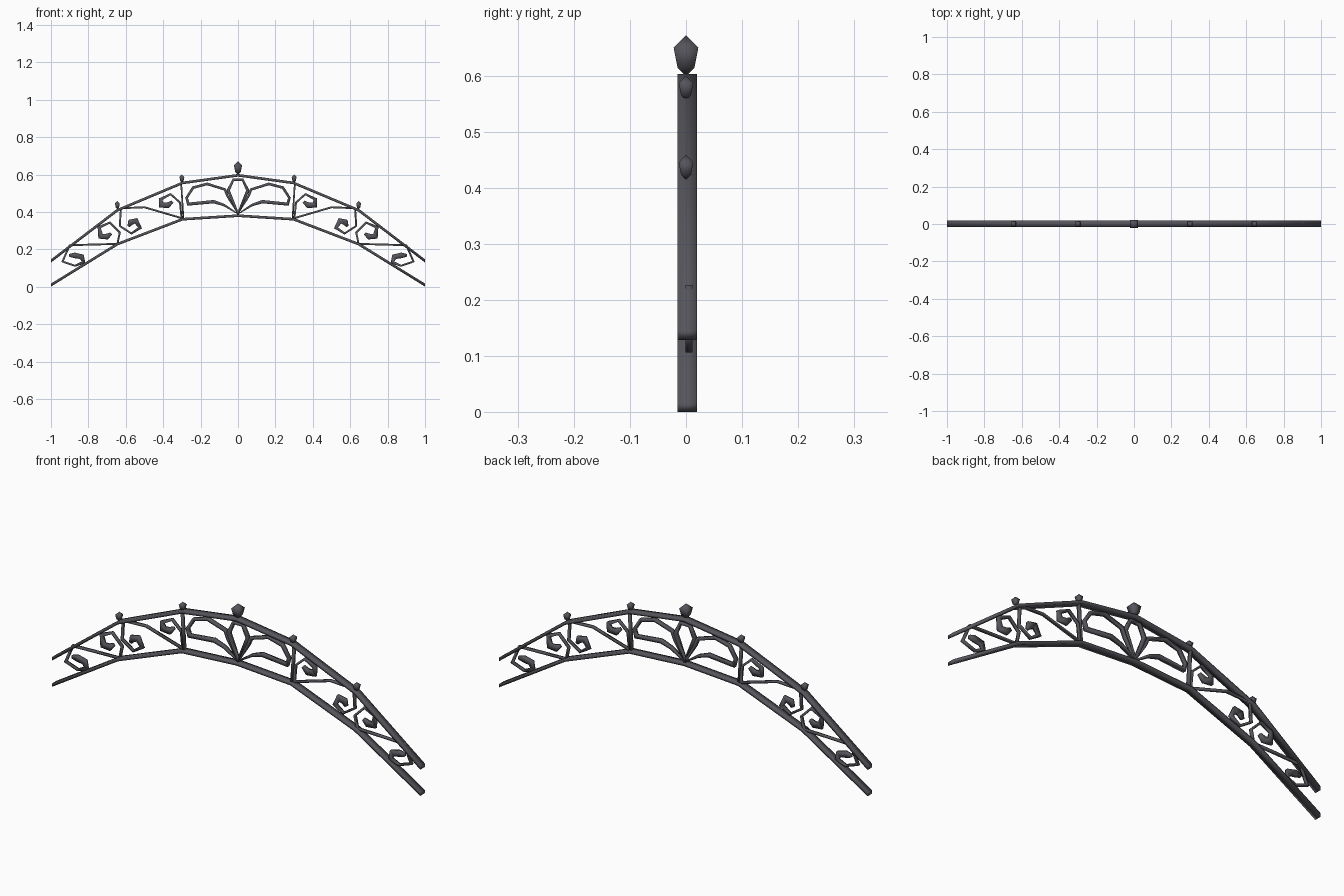
import bpy, bmesh, math
from mathutils import Vector

if "Cube" in bpy.data.objects:
    bpy.data.objects.remove(bpy.data.objects["Cube"])


def flat(name, c):
    m = bpy.data.materials.new(name)
    m.diffuse_color = (*c, 1)
    m.use_nodes = True
    m.node_tree.nodes["Principled BSDF"].inputs["Base Color"].default_value = m.diffuse_color
    return m


iron = flat("grey wrought iron", (0.09, 0.09, 0.105))


def finish(bm, name):
    bmesh.ops.recalc_face_normals(bm, faces=bm.faces)
    for f in bm.faces:
        f.smooth = True
    me = bpy.data.meshes.new(name)
    bm.to_mesh(me)
    bm.free()
    me.materials.append(iron)
    ob = bpy.data.objects.new(name, me)
    bpy.context.collection.objects.link(ob)
    return ob


def bar(name, pts, t, y0, y1, closed=False, upright_ends=False):
    """Mitred rectangular bar along x,z points; t = width in the front plane (number or per point)."""
    bm = bmesh.new()
    n = len(pts)
    P = [Vector(p) for p in pts]
    ts = t if isinstance(t, (list, tuple)) else [t] * n
    rings = []
    for i, p in enumerate(P):
        a = P[i - 1] if (i or closed) else None
        b = P[(i + 1) % n] if (i < n - 1 or closed) else None
        d1 = (p - a).normalized() if a is not None else (b - p).normalized()
        d2 = (b - p).normalized() if b is not None else d1
        n1, n2 = Vector((-d1.y, d1.x)), Vector((-d2.y, d2.x))
        m = (n1 + n2).normalized()
        if upright_ends and i in (0, n - 1):
            m = Vector((0, 1)) if n1.y > 0 else Vector((0, -1))
        off = m * (ts[i] / 2 / max(m.dot(n1), 0.45))
        u, v = p + off, p - off
        rings.append([bm.verts.new(c) for c in
                      ((u.x, y0, u.y), (u.x, y1, u.y), (v.x, y1, v.y), (v.x, y0, v.y))])
    for i in range(n if closed else n - 1):
        r, s = rings[i], rings[(i + 1) % n]
        for k in range(4):
            bm.faces.new((r[k], r[(k + 1) % 4], s[(k + 1) % 4], s[k]))
    if not closed:
        bm.faces.new(rings[0])
        bm.faces.new(rings[-1])
    return finish(bm, name)


def pair(name, pts, *args, **kw):
    for side, s in (("left", 1), ("right", -1)):
        bar(f"{name}_{side}", [(s * x, z) for x, z in pts], *args, **kw)


def mirrored(half):
    return half + [(-x, z) for x, z in reversed(half[:-1])]


# arched rails
Y0, Y1 = -0.015, 0.02
bar("top_rail", mirrored([(-1, .138), (-.645, .409), (-.297, .555), (0, .596)]),
    .014, Y0, Y1, upright_ends=True)
bar("bottom_rail", mirrored([(-1, .009), (-.645, .228), (-.297, .361), (0, .38)]),
    .014, Y0, Y1, upright_ends=True)

# upright struts between the panels
pair("inner_post", [(-.304, .555), (-.292, .364)], .009, -.006, .012)

# S-shaped scrolls, swelling to a leaf at each inner end
S0, S1 = -.001, .012
WIDTHS = [.014, .03, .026, .016] + [.01] * 7 + [.016, .026, .03, .014]
pair("outer_scroll",
     [(-.903, .168), (-.875, .168), (-.835, .16), (-.826, .13),
      (-.872, .112), (-.938, .135), (-.9, .222), (-.77, .226), (-.645, .229),
      (-.632, .29), (-.685, .343), (-.742, .318), (-.735, .27), (-.7, .268), (-.678, .285)],
     WIDTHS, S0, S1)
pair("inner_scroll",
     [(-.585, .322), (-.575, .345), (-.545, .352), (-.524, .315),
      (-.57, .285), (-.632, .325), (-.626, .42), (-.5, .425), (-.302, .367),
      (-.31, .45), (-.36, .495), (-.414, .468), (-.41, .437), (-.375, .435), (-.35, .455)],
     WIDTHS, S0, S1)

# central fan of three petals
F0, F1 = -.004, .013
bar("middle_petal", [(0, .392), (-.052, .515), (-.025, .572), (.025, .572), (.052, .515)],
    [.012, .016, .012, .012, .016], F0, F1, closed=True)
pair("side_petal", [(0, .39), (-.055, .482), (-.07, .52), (-.165, .55), (-.24, .53), (-.275, .475),
                    (-.265, .442), (-.13, .455), (-.075, .437)],
     [.01, .012, .013, .014, .014, .013, .016, .018, .013], F0, F1, closed=True)


# bud finials: four-sided lathe, pointed at both ends
def finial(name, x, z, h, r):
    bm = bmesh.new()
    prof = [(.15, 0), (.68, .17), (1, .68)]
    rings = [[bm.verts.new((x + r * f * sx, r * f * sy, z + h * g))
              for sx, sy in ((-1, -1), (1, -1), (1, 1), (-1, 1))] for f, g in prof]
    tip = bm.verts.new((x, 0, z + h))
    for a, b in zip(rings, rings[1:]):
        for k in range(4):
            bm.faces.new((a[k], a[(k + 1) % 4], b[(k + 1) % 4], b[k]))
    for k in range(4):
        bm.faces.new((rings[-1][k], rings[-1][(k + 1) % 4], tip))
    bm.faces.new(rings[0])
    finish(bm, name)


finial("crown_finial", 0, .602, .07, .022)
for s, side in ((-1, "left"), (1, "right")):
    finial(f"inner_finial_{side}", s * .3, .558, .042, .013)
    finial(f"outer_finial_{side}", s * .645, .416, .043, .013)
